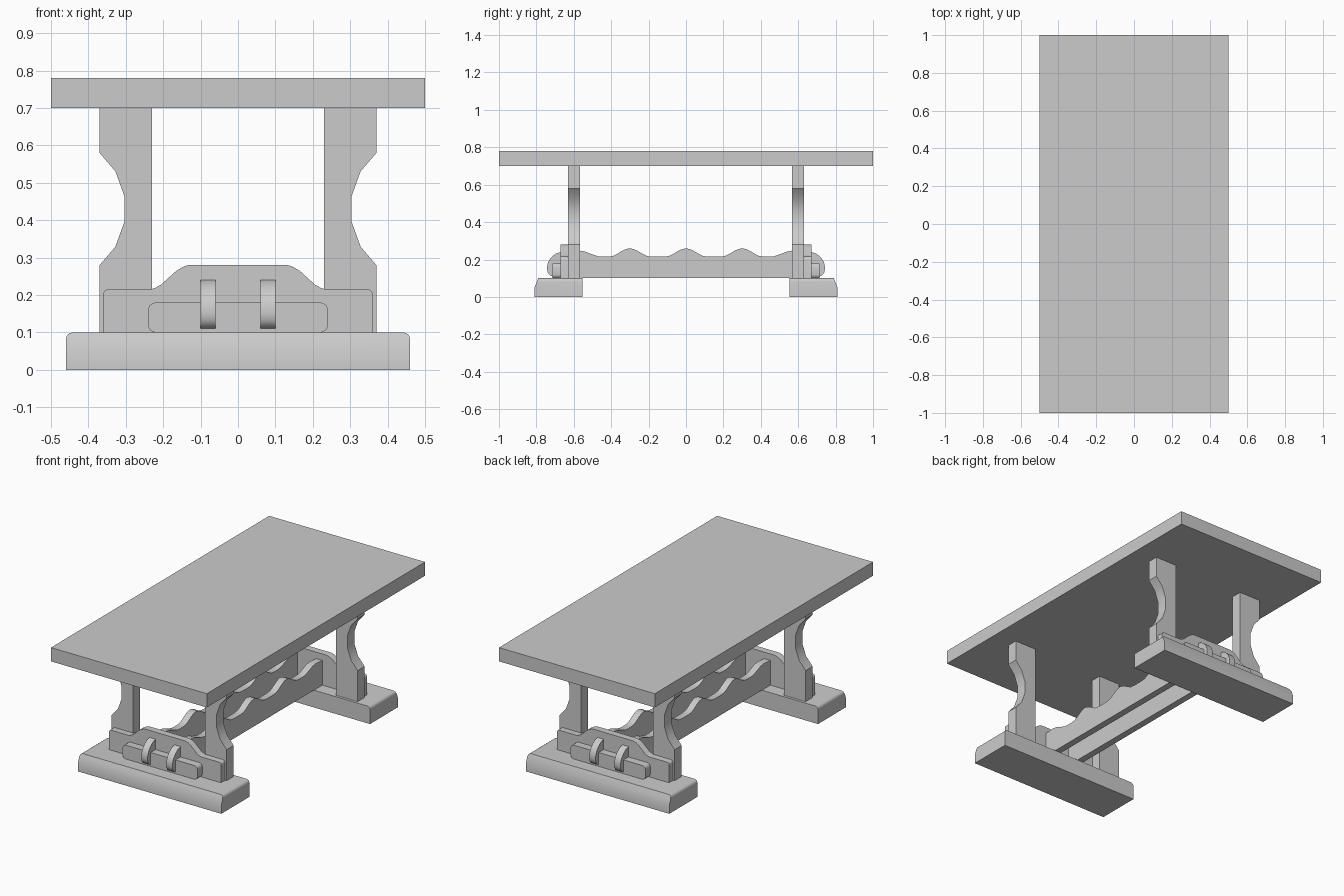
import bpy, bmesh, math

if "Cube" in bpy.data.objects:
    bpy.data.objects.remove(bpy.data.objects["Cube"])


def finish(name, bm):
    bmesh.ops.recalc_face_normals(bm, faces=bm.faces[:])
    me = bpy.data.meshes.new(name)
    bm.to_mesh(me)
    bm.free()
    ob = bpy.data.objects.new(name, me)
    bpy.context.collection.objects.link(ob)
    bpy.ops.object.select_all(action='DESELECT')
    ob.select_set(True)
    bpy.context.view_layer.objects.active = ob
    bpy.ops.object.shade_smooth_by_angle(angle=math.radians(32))
    return ob


def extrude(profile, a, b, axis):
    """Extrude a 2D profile from a to b; axis 'y' takes (x, z), 'x' takes (y, z)."""
    bm = bmesh.new()
    place = (lambda u, v: (u, a, v)) if axis == 'y' else (lambda u, v: (a, u, v))
    face = bm.faces.new([bm.verts.new(place(u, v)) for u, v in profile])
    geom = bmesh.ops.extrude_face_region(bm, geom=[face])['geom']
    step = (0, b - a, 0) if axis == 'y' else (b - a, 0, 0)
    bmesh.ops.translate(bm, vec=step, verts=[g for g in geom if isinstance(g, bmesh.types.BMVert)])
    return bm


def mirrored(half):
    """Complete a half profile running from the outer bottom to the top centre."""
    return half + [(-u, v) for u, v in reversed(half) if u > 1e-6]


def arc(cx, cz, r, a0, a1, n=4):
    return [(cx + r * math.cos(math.radians(a0 + (a1 - a0) * i / n)),
             cz + r * math.sin(math.radians(a0 + (a1 - a0) * i / n))) for i in range(n + 1)]


# Table top
finish("table_top", extrude([(-.5, .7), (.5, .7), (.5, .78), (-.5, .78)], -1, 1, 'y'))

LEG = [(.23, .1), (.37, .1), (.37, .28), (.328, .329), (.304, .395),
       (.304, .465), (.328, .531), (.37, .58), (.37, .7), (.23, .7)]
PANEL = mirrored([(.36, .1)] + arc(.345, .201, .015, 0, 90)
                 + [(.232, .216), (.222, .219), (.207, .227), (.167, .263), (.15, .274), (.138, .279), (.125, .281)])
KEY = mirrored(arc(.22, .12, .02, -90, 0) + arc(.22, .16, .02, 0, 90))
FOOT = [(.553, 0), (.81, 0), (.81, .05), (.79, .1), (.553, .1)]

for s, end in ((-1, "front"), (1, "back")):
    # Foot with rounded upper ends
    bm = extrude([(s * u, v) for u, v in FOOT], -.46, .46, 'x')
    tops = [e for e in bm.edges if all(v.co.z > .09 for v in e.verts)
            and abs(e.verts[0].co.x - e.verts[1].co.x) < .01]
    bmesh.ops.bevel(bm, geom=tops, offset=.018, segments=4, profile=.5, affect='EDGES')
    finish(end + "_foot", bm)
    # Pair of scooped legs
    for m, side in ((-1, "left"), (1, "right")):
        finish(f"{end}_{side}_leg", extrude([(m * u, v) for u, v in LEG], s * .568, s * .632, 'y'))
    # Shaped end panel and the locking key through the tenons
    finish(end + "_panel", extrude(PANEL, s * .63, s * .67, 'y'))
    finish(end + "_key", extrude(KEY, s * .67, s * .715, 'y'))

# Wavy stretchers that end in rounded tenons outside the panels
wave = [(.67, .11), (.715, .11), (.73, .117), (.74, .132), (.743, .15), (.741, .175), (.732, .197),
        (.715, .217), (.695, .232), (.67, .24), (.67, .24 + .001), (.57, .248)]
wave += [(.54, .243), (.5, .227), (.47, .217), (.45, .215), (.42, .215)]
for c in (.3, 0):
    bump = [(.09, .219), (.07, .229), (.04, .247), (.02, .256), (0, .26)]
    wave += [(c + d, z) for d, z in bump]
    if c:
        wave += [(c - d, z) for d, z in reversed(bump[:-1])] + [(.18, .215), (.12, .215)]
wave = [(.66, .1)] + wave
for m, side in ((-1, "left"), (1, "right")):
    finish(side + "_stretcher", extrude(mirrored(wave), m * .06, m * .1, 'x'))
